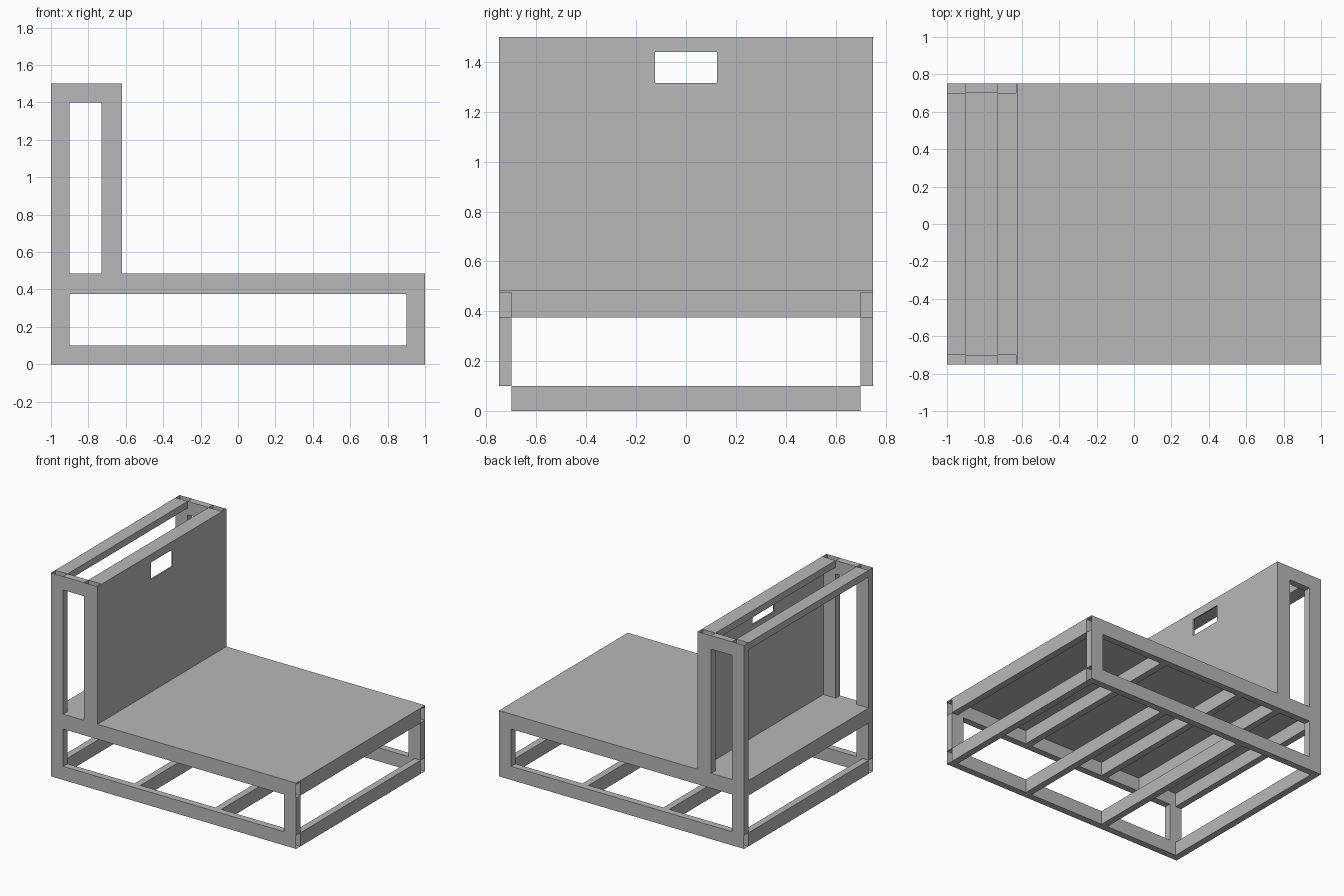
import bpy
import bmesh

cube = bpy.data.objects.get("Cube")
if cube:
    bpy.data.objects.remove(cube, do_unlink=True)

grey = bpy.data.materials.new("plain_grey")
grey.use_nodes = True
COLOUR = (0.48, 0.48, 0.48, 1)
grey.diffuse_color = COLOUR
grey.node_tree.nodes["Principled BSDF"].inputs["Base Color"].default_value = COLOUR

W, T = 0.1, 0.05          # beam width and thickness
Y = 0.75                  # half depth
IN = Y - T                # inner face of the side frames
SEAT, SHEET = 0.475, 0.01  # underside of deck, sheet thickness
TOP = 1.5
BACK = -0.63              # rear face of the back panel


def finish(name, bm):
    bmesh.ops.recalc_face_normals(bm, faces=bm.faces)
    mesh = bpy.data.meshes.new(name)
    bm.to_mesh(mesh)
    bm.free()
    mesh.materials.append(grey)
    obj = bpy.data.objects.new(name, mesh)
    bpy.context.collection.objects.link(obj)
    return obj


def box(name, xs, ys, zs, open_axis=None):
    """Box between limits; open_axis leaves both ends of that axis open."""
    bm = bmesh.new()
    bmesh.ops.create_cube(bm, size=1)
    for v in bm.verts:
        v.co = [(a + b) / 2 + c * (b - a) for c, (a, b) in zip(v.co, (xs, ys, zs))]
    if open_axis is not None:
        bm.normal_update()
        caps = [f for f in bm.faces if abs(f.normal[open_axis]) > 0.9]
        bmesh.ops.delete(bm, geom=caps, context='FACES_ONLY')
    return finish(name, bm)


# Side frames: hollow rails and posts, mirrored front to back
for side, ys in (("front", (-Y, -IN)), ("back", (IN, Y))):
    box(side + "_lower_rail", (-1, 1), ys, (0, W), 0)
    box(side + "_upper_rail", (-1 + W, 1), ys, (SEAT - W, SEAT), 0)
    box(side + "_short_post", (1 - W, 1), ys, (W, SEAT - W))
    box(side + "_tall_post", (-1, -1 + W), ys, (W, TOP), 2)
    box(side + "_panel_post", (BACK - W, BACK), ys, (SEAT + SHEET, TOP), 2)
    box(side + "_top_rail", (-1 + W, BACK - W), ys, (TOP - W, TOP))

# Cross beams of the base, standing on edge
span = (-IN, IN)
for i, x in enumerate((-1 + T / 2, -0.33, 0.33, 1 - T / 2)):
    xs = (x - T / 2, x + T / 2)
    box(f"lower_cross_beam_{i}", xs, span, (0, W))
    box(f"upper_cross_beam_{i}", xs, span, (SEAT - W, SEAT))
box("panel_support_beam", (BACK - T, BACK), span, (SEAT - W, SEAT))

# Cross beams at the top of the backrest, lying flat
for name, x in (("rear", -1), ("panel", BACK - W)):
    box(name + "_top_cross_beam", (x, x + W), span, (TOP - T, TOP))

# Deck sheet
box("deck", (-1, 1), (-Y, Y), (SEAT, SEAT + SHEET))

# Back panel with a rectangular hand hole
bm = bmesh.new()
rings = []
for half, z0, z1 in ((Y, SEAT + SHEET, TOP), (0.125, 1.315, 1.44)):
    corners = ((-half, z0), (half, z0), (half, z1), (-half, z1))
    rings.append([bm.verts.new((BACK, y, z)) for y, z in corners])
outer, inner = rings
for i in range(4):
    j = (i + 1) % 4
    bm.faces.new((outer[i], outer[j], inner[j], inner[i]))
sheet = bmesh.ops.extrude_face_region(bm, geom=bm.faces[:], use_keep_orig=True)
moved = [g for g in sheet["geom"] if isinstance(g, bmesh.types.BMVert)]
bmesh.ops.translate(bm, verts=moved, vec=(SHEET, 0, 0))
finish("back_panel", bm)
